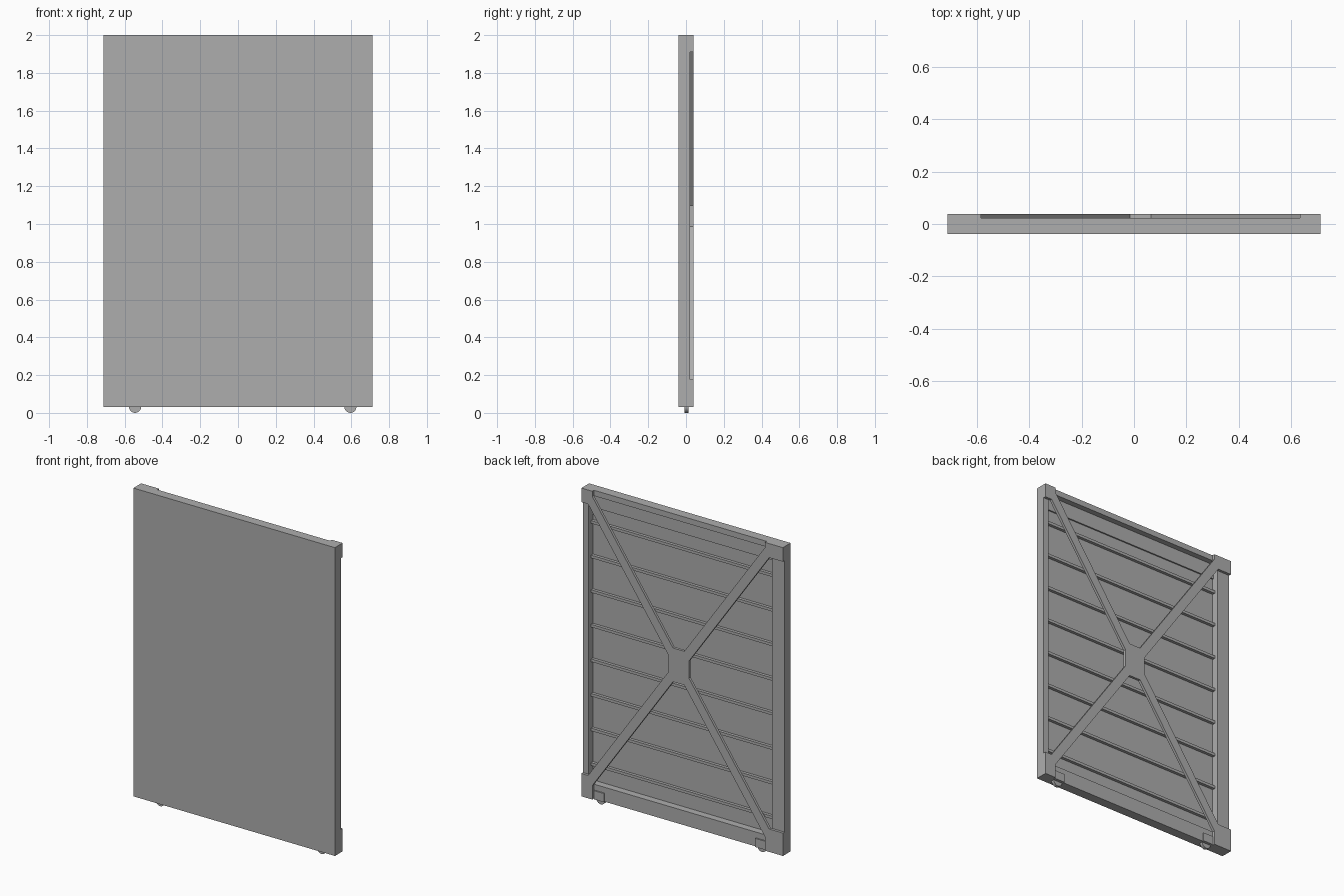
import bpy, bmesh
from mathutils import Vector, Matrix

cube = bpy.data.objects.get("Cube")
if cube:
    bpy.data.objects.remove(cube)

grey = bpy.data.materials.new("plain_grey")
grey.use_nodes = True
colour = (0.42, 0.42, 0.42, 1)
grey.diffuse_color = colour
grey.node_tree.nodes["Principled BSDF"].inputs["Base Color"].default_value = colour

# Outer limits, opening centre and depth levels
LEFT, RIGHT, BOTTOM, TOP = -0.7125, 0.7125, 0.03, 2.0
CX, CZ = 0.025, 1.043
FRONT, SKIN, FRAME, BACK = -0.039, -0.023, 0.022, 0.039
HALF_W, HALF_H = 0.649, 0.921


def finish(name, bm):
    bmesh.ops.recalc_face_normals(bm, faces=bm.faces)
    mesh = bpy.data.meshes.new(name)
    bm.to_mesh(mesh)
    bm.free()
    mesh.materials.append(grey)
    obj = bpy.data.objects.new(name, mesh)
    bpy.context.collection.objects.link(obj)
    return obj


def box(name, x, y, z):
    bm = bmesh.new()
    size = Vector((x[1] - x[0], y[1] - y[0], z[1] - z[0]))
    mid = Vector((sum(x), sum(y), sum(z))) / 2
    bmesh.ops.create_cube(bm, size=1, matrix=Matrix.Translation(mid) @ Matrix.Diagonal(size.to_4d()))
    return finish(name, bm)


def plate(name, outline, y0, y1):
    bm = bmesh.new()
    face = bm.faces.new([bm.verts.new((x, y0, z)) for x, z in outline])
    out = bmesh.ops.extrude_face_region(bm, geom=[face])
    verts = [v for v in out["geom"] if isinstance(v, bmesh.types.BMVert)]
    bmesh.ops.translate(bm, verts=verts, vec=(0, y1 - y0, 0))
    return finish(name, bm)


# Flat front skin
box("front_panel", (LEFT, RIGHT), (FRONT, SKIN), (BOTTOM, TOP))

# Surrounding frame on the back
x0, x1 = CX - HALF_W, CX + HALF_W
z0, z1 = CZ - HALF_H, CZ + HALF_H
box("right_stile", (LEFT, x0), (SKIN, FRAME), (BOTTOM, TOP))
box("left_stile", (x1, RIGHT), (SKIN, FRAME), (BOTTOM, TOP))
box("bottom_rail", (x0, x1), (SKIN, FRAME), (BOTTOM, z0))
box("top_rail", (x0, x1), (SKIN, FRAME), (z1, TOP))
box("top_backing_board", (x0, x1), (SKIN, -0.014), (1.87, z1))

# Evenly spaced horizontal ribs
for i in range(8):
    z = 0.23 + i * 0.221
    box(f"rib_{i + 1}", (x0, x1), (SKIN, -0.004), (z - 0.009, z + 0.009))

# Cross brace with centre plate and corner plates, one outline mirrored to four quarters
outline = []
for sx, sz in ((1, 1), (-1, 1), (-1, -1), (1, -1)):
    ex = (RIGHT if sx > 0 else LEFT) - CX
    ez = (TOP if sz > 0 else BOTTOM) - CZ
    quarter = [(sx * 0.073, sz * 0.055), (sx * 0.64, sz * 0.867), (ex, sz * 0.867),
               (ex, ez), (sx * 0.61, ez), (sx * 0.61, sz * 0.923), (sx * 0.04, sz * 0.108)]
    outline += quarter if sx * sz > 0 else quarter[::-1]
plate("cross_brace", [(CX + x, CZ + z) for x, z in outline], FRAME, BACK)

# Wheels under the bottom edge with their brackets
for side, sign in (("left", 1), ("right", -1)):
    x = CX + sign * 0.57
    bm = bmesh.new()
    bmesh.ops.create_cone(bm, cap_ends=True, segments=24, radius1=0.032, radius2=0.032, depth=0.02,
                          matrix=Matrix.Translation((x, 0.002, 0.032)) @ Matrix.Rotation(1.5708, 4, "X"))
    wheel = finish(side + "_wheel", bm)
    for poly in wheel.data.polygons:
        poly.use_smooth = len(poly.vertices) == 4
    box(side + "_wheel_bracket", (x - 0.035, x + 0.035), (FRAME, 0.03), (BOTTOM, 0.085))
